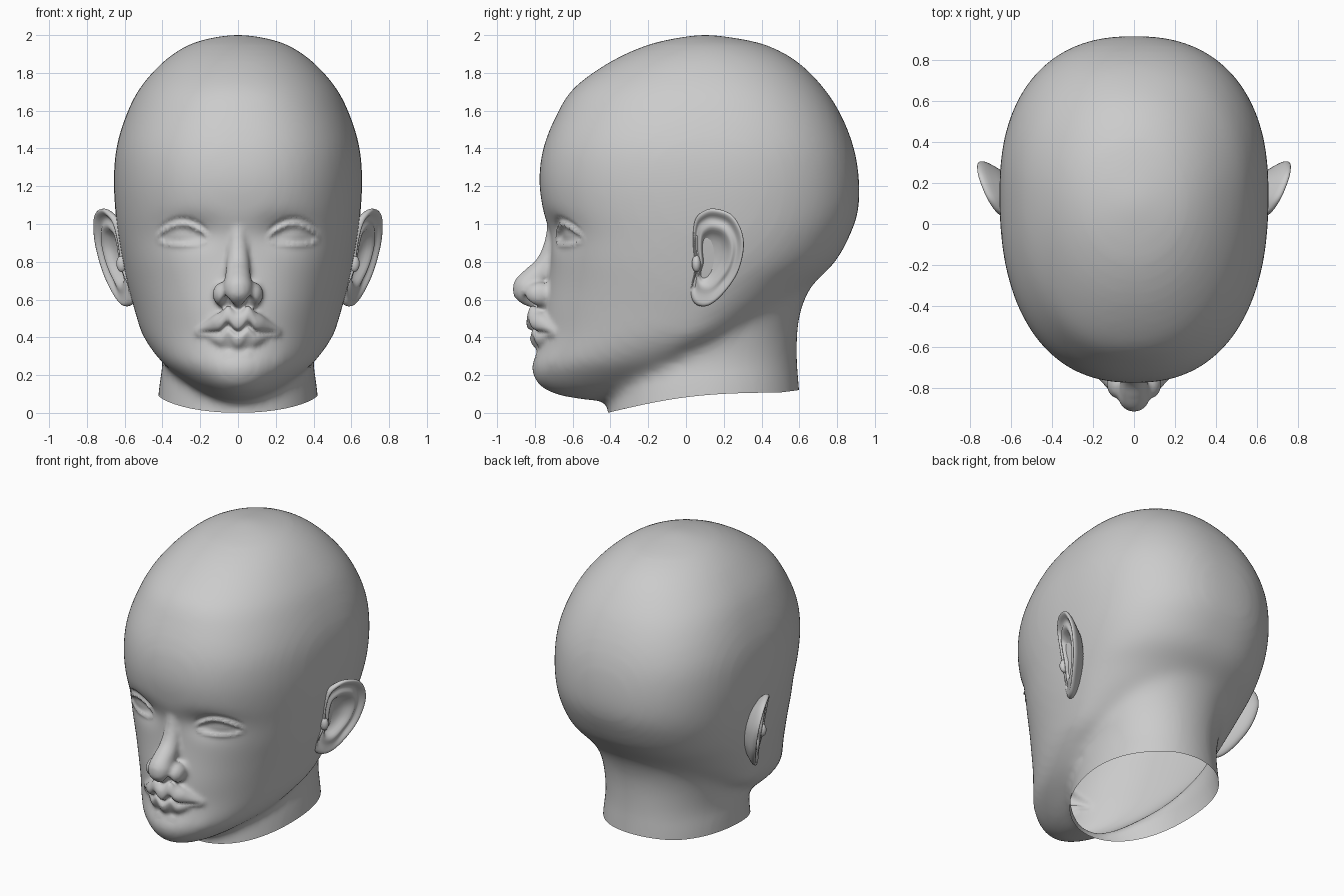
import bpy, bmesh
from math import cos, sin, pi, exp

if "Cube" in bpy.data.objects:
    bpy.data.objects.remove(bpy.data.objects["Cube"])


def spline(pts, steps, closed=False):
    """Catmull-Rom through tuples of any size."""
    n, out = len(pts), []
    for i in range(n if closed else n - 1):
        idx = [(i + k) % n if closed else min(max(i + k, 0), n - 1) for k in (-1, 0, 1, 2)]
        a, b, c, d = (pts[k] for k in idx)
        for s in range(steps):
            t = s / steps
            out.append(tuple(q + .5 * t * (r - p + t * (2*p - 5*q + 4*r - u + t * (3*(q - r) + u - p)))
                             for p, q, r, u in zip(a, b, c, d)))
    return out if closed else out + [tuple(pts[-1])]


def skin(bm, rings):
    """Bridge rings of points into a closed tube with capped ends."""
    loops = [[bm.verts.new(p) for p in r] for r in rings]
    n = len(loops[0])
    for a, b in zip(loops, loops[1:]):
        for i in range(n):
            j = (i + 1) % n
            bm.faces.new((a[i], a[j], b[j], b[i]))
    bm.faces.new(loops[0][::-1])
    bm.faces.new(loops[-1])


def slices(bm, rows, sides=64):
    """Loft horizontal egg-shaped slices: z, front y, back y, half width, widest y, power."""
    rings = []
    for z, yf, yb, w, ym, p in spline(rows, 4):
        ring = []
        for i in range(sides):
            c, s = cos(2*pi*i/sides), sin(2*pi*i/sides)
            x = w * abs(c)**(2/p) * (1 if c > 0 else -1)
            y = ym + (yb - ym if s > 0 else yf - ym) * abs(s)**(2/p)
            ring.append((x, y, z))
        rings.append(ring)
    skin(bm, rings)


def ball(bm, c, r, sides=16):
    rings = []
    for k in range(11):
        a = pi * (k + .3) / 10.6
        rings.append([(c[0] + r[0]*sin(a)*cos(2*pi*i/sides), c[1] + r[1]*sin(a)*sin(2*pi*i/sides),
                       c[2] - r[2]*cos(a)) for i in range(sides)])
    skin(bm, rings)


def chain(bm, pts, steps):
    """Row of balls x, y, z, radius, mirrored in x."""
    for x, y, z, r in spline(pts, steps):
        for s in ((1, -1) if x > .001 else (1,)):
            ball(bm, (s*x, y, z), (r, r, r))


def fuse(bm, voxel, rounds):
    """Melt overlapping solids into one smooth skin."""
    me = bpy.data.meshes.new("tmp")
    bm.to_mesh(me)
    bm.free()
    ob = bpy.data.objects.new("tmp", me)
    bpy.context.collection.objects.link(ob)
    m = ob.modifiers.new("remesh", 'REMESH')
    m.mode, m.voxel_size = 'VOXEL', voxel
    m = ob.modifiers.new("smooth", 'SMOOTH')
    m.factor, m.iterations = .5, rounds
    dg = bpy.context.evaluated_depsgraph_get()
    new = bmesh.new()
    new.from_mesh(ob.evaluated_get(dg).to_mesh())
    bpy.data.objects.remove(ob)
    return new


def finish(bm, name):
    me = bpy.data.meshes.new(name)
    bmesh.ops.recalc_face_normals(bm, faces=bm.faces[:])
    for f in bm.faces:
        f.smooth = True
    bm.to_mesh(me)
    bm.free()
    ob = bpy.data.objects.new(name, me)
    bpy.context.collection.objects.link(ob)
    return ob


def g(a, b=0):
    return exp(-(a*a + b*b))


# Skull with jaw, and neck
bm = bmesh.new()
slices(bm, [
    (.065, -.52, -.25, .06, -.40, 2), (.09, -.66, -.15, .13, -.38, 2),
    (.12, -.745, -.05, .20, -.35, 2), (.17, -.80, .02, .28, -.30, 2),
    (.25, -.82, .12, .385, -.22, 2), (.33, -.785, .22, .455, -.12, 2),
    (.42, -.765, .36, .51, 0, 2), (.55, -.755, .54, .55, .06, 2.05),
    (.68, -.735, .67, .585, .10, 2.15), (.80, -.72, .79, .61, .13, 2.3),
    (.94, -.72, .868, .635, .15, 2.35), (1.07, -.757, .912, .65, .15, 2.35),
    (1.23, -.778, .917, .658, .15, 2.35), (1.40, -.757, .89, .645, .15, 2.35),
    (1.57, -.69, .825, .595, .15, 2.3), (1.72, -.595, .73, .52, .14, 2.2),
    (1.86, -.40, .59, .395, .12, 2.1), (1.95, -.20, .42, .26, .11, 2),
    (1.99, -.02, .23, .12, .10, 2), (2.003, .08, .12, .02, .10, 2)])
slices(bm, [
    (-.2, -.43, .62, .44, .12, 2.1), (.13, -.40, .60, .417, .12, 2.1),
    (.28, -.38, .588, .40, .12, 2.1), (.45, -.35, .592, .42, .12, 2.1),
    (.58, -.30, .62, .46, .12, 2.1), (.70, -.20, .68, .50, .12, 2.1)])
bm = fuse(bm, .03, 10)

# Nose
chain(bm, [(0, -.685, 1.0, .05), (0, -.697, .9, .055), (0, -.715, .83, .06),
           (0, -.752, .76, .065), (0, -.81, .70, .072), (0, -.842, .65, .077), (0, -.80, .60, .05)], 4)
for s in (1, -1):
    ball(bm, (s*.083, -.775, .628), (.052, .078, .064))
# Lips
chain(bm, [(0, -.782, .478, .066), (.07, -.772, .478, .062), (.13, -.735, .457, .048),
           (.19, -.69, .428, .036), (.22, -.665, .425, .02)], 5)
chain(bm, [(0, -.772, .392, .056), (.07, -.758, .394, .05), (.13, -.722, .405, .034)], 5)
bm = fuse(bm, .014, 4)

# Eyes, nostrils and mouth line pressed into the skin
for v in bm.verts:
    x, y, z = abs(v.co.x), v.co.y, v.co.z
    if y > -.4 or z < .3 or z > 1.3:
        continue
    d = .045*g((x - .26)/.13, (z - .955)/.08) - .03*g((x - .3)/.09, (z - .945)/.055)
    u = (x - .295)/.145
    if abs(u) < 1:
        k = 1 - u*u
        up, low = .92 + .072*k, .92 - .03*k
        f = min(1, 2*k)
        d += f * (-.016*g((z - up)/.015) - .010*g((z - low)/.015) + .010*g((z - up - .035)/.013))
        if low < z < up:
            d += .010*f
    d += .022*g((z - .425)/.012) * max(0, 1 - (x/.22)**4)
    d += .008*g(x/.025, (z - .57)/.03)
    v.co.y += d
    if y < -.76 and z < .64:
        v.co.z += .04*g((x - .055)/.028, (y + .825)/.035)

# Open neck edge
slope = .13/1.01
bmesh.ops.bisect_plane(bm, geom=bm.verts[:] + bm.edges[:] + bm.faces[:], plane_co=(0, -.41, 0),
                       plane_no=(0, -slope, 1), clear_inner=True)
for v in bm.verts:
    h = v.co.z - slope*(v.co.y + .41)
    if h < .15 and v.co.y > -.42:
        v.co.z += .03*max(-.3, cos(3.7*v.co.y))*(1 - h/.15)
finish(bm, "head")

# Ears: outline shrunk in rings from the back, round the rim, into the bowl
outline = spline([(.15, 1.085), (.24, 1.055), (.295, .97), (.308, .87), (.275, .74), (.20, .63),
                  (.12, .565), (.05, .572), (.02, .64), (.045, .76), (.035, .90), (.045, 1.02),
                  (.09, 1.07)], 5, closed=True)
bm = bmesh.new()
cy, cz, rings = .135, .83, []
for i, (s, dx) in enumerate([(.55, -.13), (.8, -.07), (.96, -.038), (1, -.012), (.96, .006), (.88, .0),
                             (.81, -.024), (.72, -.022), (.63, -.004), (.53, -.018), (.43, -.055),
                             (.2, -.065), (.03, -.067)]):
    ring = []
    for oy, oz in outline:
        y, z = cy + (oy - cy)*s, cz + (oz - cz)*s
        soft = min(1, max(.15, (z - .6)/.1)) if i > 4 else 1
        x = .45 + .19*z + .135*(max(0, y - .03)/.27)**.75 + dx*soft
        ring.append((x, y, z))
    rings.append(ring)
skin(bm, rings)
ball(bm, (.615, .055, .79), (.03, .025, .045))
ears = finish(bm, "ears")
ears.modifiers.new("mirror", 'MIRROR').use_mirror_merge = False
m = ears.modifiers.new("subdivide", 'SUBSURF')
m.levels = m.render_levels = 1
